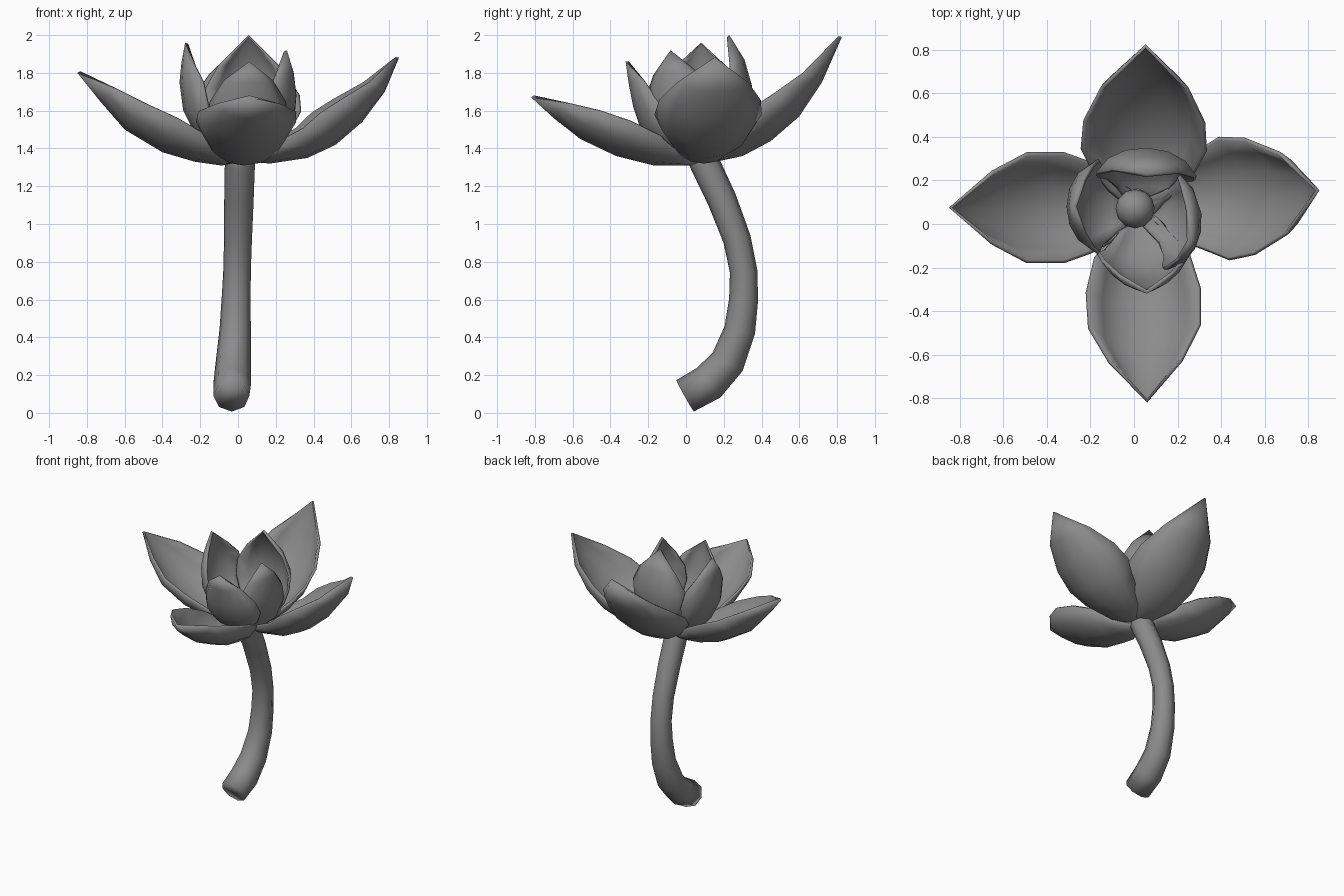
import bpy
from math import sin, cos, radians
from mathutils import Vector

if "Cube" in bpy.data.objects:
    bpy.data.objects.remove(bpy.data.objects["Cube"])

grey = bpy.data.materials.new("dark_grey")
grey.diffuse_color = (.26, .26, .26, 1)
grey.use_nodes = True
grey.node_tree.nodes["Principled BSDF"].inputs["Base Color"].default_value = grey.diffuse_color


def activate(obj):
    bpy.ops.object.select_all(action='DESELECT')
    obj.select_set(True)
    bpy.context.view_layer.objects.active = obj


def petal(name, base, angle, spine, widths, cups, skew=0.0, cols=6):
    """Cupped leaf shape: spine of (radius, z), half width and cup depth per row."""
    a = radians(angle)
    out, side = Vector((cos(a), sin(a), 0)), Vector((-sin(a), cos(a), 0))
    origin, up = Vector((*base, 0)), Vector((0, 0, 1))
    rows, last = [], len(spine) - 1
    verts, faces = [], []
    for i, (r, z) in enumerate(spine):
        r0, z0 = spine[max(i - 1, 0)]
        r1, z1 = spine[min(i + 1, last)]
        normal = (out * (z0 - z1) + up * (r1 - r0)).normalized()
        centre = origin + out * r + up * z + side * skew * (i / last) ** 2
        row = []
        for j in range(cols + 1):
            s = 2 * j / cols - 1
            if i == last and j:
                row.append(row[0])          # pointed tip
                continue
            row.append(len(verts))
            lateral = 0 if i == last else widths[i] * sin(s * 1.2) / sin(1.2)
            verts.append(centre + side * lateral + normal * cups[i] * s * s)
        rows.append(row)
    for i in range(last):
        for j in range(cols):
            f = [rows[i][j], rows[i + 1][j], rows[i + 1][j + 1], rows[i][j + 1]]
            faces.append(list(dict.fromkeys(f)))
    mesh = bpy.data.meshes.new(name)
    mesh.from_pydata(verts, [], faces)
    mesh.materials.append(grey)
    obj = bpy.data.objects.new(name, mesh)
    bpy.context.collection.objects.link(obj)
    activate(obj)
    mod = obj.modifiers.new("thickness", 'SOLIDIFY')
    mod.thickness, mod.offset = 0.018, 1
    bpy.ops.object.modifier_apply(modifier=mod.name)
    bpy.ops.object.shade_smooth_by_angle(angle=radians(100))
    return obj


# Outer petals, spread wide
W = [.05, .16, .24, .285, .27, .19, 0]
C = [.02, .09, .155, .19, .17, .10, 0]
petal("outer_petal_right", (.05, .085), 5,
      [(0, 1.33), (.12, 1.32), (.32, 1.35), (.47, 1.42), (.61, 1.54), (.73, 1.70), (.805, 1.88)], W, C)
petal("outer_petal_left", (.05, .075), 180,
      [(0, 1.32), (.14, 1.31), (.28, 1.33), (.45, 1.38), (.65, 1.50), (.78, 1.65), (.90, 1.80)],
      [.05, .15, .21, .255, .255, .17, 0], C)
petal("outer_petal_back", (.04, .06), 89,
      [(0, 1.33), (.10, 1.33), (.24, 1.36), (.39, 1.44), (.54, 1.57), (.66, 1.75), (.765, 1.99)],
      [.05, .16, .24, .29, .28, .20, 0], C)
petal("outer_petal_front", (.03, .06), 272,
      [(0, 1.31), (.13, 1.31), (.23, 1.31), (.43, 1.36), (.62, 1.45), (.76, 1.56), (.88, 1.67)],
      [.05, .15, .22, .265, .26, .17, 0], C)

# Inner petals, upright around the centre
W = [.05, .13, .19, .22, .20, .13, 0]
C = [.02, .05, .09, .13, .12, .07, 0]
petal("inner_petal_left", (.03, .08), 180,
      [(0, 1.34), (.14, 1.37), (.25, 1.46), (.32, 1.60), (.34, 1.75), (.33, 1.85), (.31, 1.96)], W, C)
petal("inner_petal_right", (.03, .06), -10,
      [(0, 1.34), (.13, 1.36), (.22, 1.44), (.275, 1.55), (.29, 1.68), (.28, 1.80), (.25, 1.92)], W, C, -.1)
petal("inner_petal_back", (.05, .05), 88,
      [(0, 1.34), (.13, 1.36), (.23, 1.45), (.29, 1.58), (.30, 1.73), (.26, 1.87), (.18, 2.0)],
      [.05, .13, .19, .23, .23, .16, 0], C)
petal("inner_petal_front", (.04, .05), 273,
      [(0, 1.33), (.12, 1.36), (.22, 1.42), (.29, 1.50), (.33, 1.62), (.355, 1.75), (.37, 1.86)], W, C)

# Curved stem: x, y, z, radius
path = [(-.035, -.005, .09, .095), (-.03, .12, .16, .10), (-.025, .22, .27, .093),
        (-.015, .285, .44, .083), (-.01, .305, .60, .077), (-.005, .305, .75, .073),
        (0, .27, .92, .074), (.005, .19, 1.13, .078), (.01, .10, 1.32, .08), (.01, .07, 1.40, .08)]
curve = bpy.data.curves.new("stem", 'CURVE')
curve.dimensions = '3D'
curve.bevel_depth, curve.bevel_resolution, curve.use_fill_caps = 1.0, 2, True
spline = curve.splines.new('POLY')
spline.points.add(len(path) - 1)
for p, (x, y, z, r) in zip(spline.points, path):
    p.co, p.radius = (x, y, z, 1), r
curve.materials.append(grey)
stem = bpy.data.objects.new("stem", curve)
bpy.context.collection.objects.link(stem)
activate(stem)
bpy.ops.object.convert(target='MESH')
# Weld the end caps so the ends shade smoothly
weld = bpy.context.object.modifiers.new("weld", 'WELD')
bpy.ops.object.modifier_apply(modifier=weld.name)
bpy.ops.object.shade_smooth_by_angle(angle=radians(120))

# Rounded flower centre
bpy.ops.mesh.primitive_uv_sphere_add(segments=12, ring_count=8, radius=.09, location=(.005, .07, 1.42))
bpy.context.object.name = "flower_centre"
bpy.context.object.data.materials.append(grey)
bpy.ops.object.shade_smooth_by_angle(angle=radians(60))
